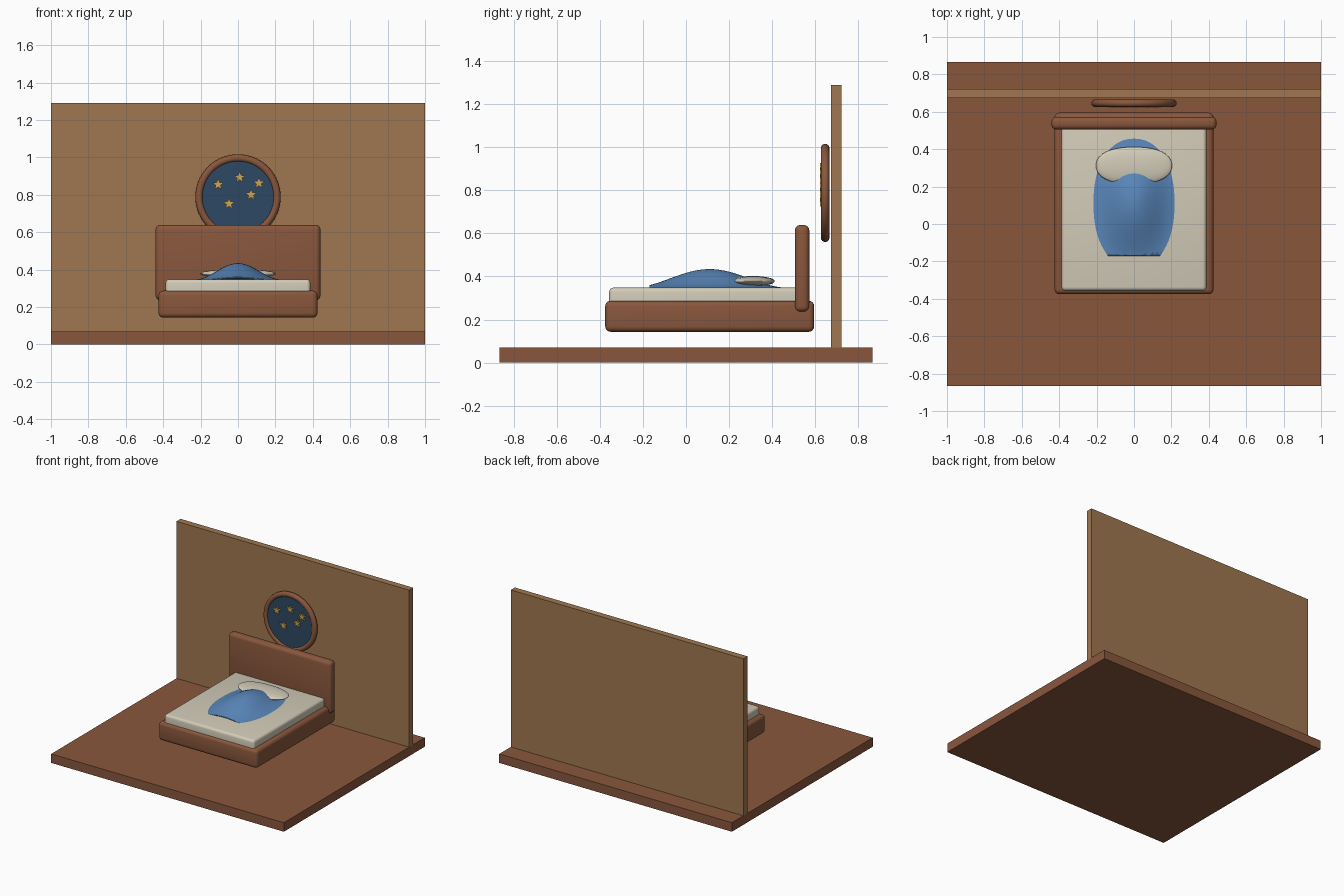
import bpy, bmesh, math

if "Cube" in bpy.data.objects:
    bpy.data.objects.remove(bpy.data.objects["Cube"])


def material(name, rgb):
    m = bpy.data.materials.new(name)
    m.diffuse_color = (*rgb, 1)
    m.use_nodes = True
    m.node_tree.nodes["Principled BSDF"].inputs["Base Color"].default_value = m.diffuse_color
    return m


WOOD = material("brown wood", (0.25, 0.095, 0.046))
WALL = material("tan wall", (0.345, 0.185, 0.082))
CREAM = material("cream linen", (0.65, 0.60, 0.485))
BLUE = material("blue blanket", (0.10, 0.24, 0.49))
NAVY = material("night blue", (0.026, 0.065, 0.125))
GOLD = material("gold", (0.62, 0.38, 0.09))


def finish(name, bm, mat, smooth=None):
    bmesh.ops.recalc_face_normals(bm, faces=bm.faces)
    me = bpy.data.meshes.new(name)
    bm.to_mesh(me)
    bm.free()
    ob = bpy.data.objects.new(name, me)
    bpy.context.collection.objects.link(ob)
    me.materials.append(mat)
    if smooth:
        bpy.ops.object.select_all(action='DESELECT')
        ob.select_set(True)
        bpy.context.view_layer.objects.active = ob
        bpy.ops.object.shade_smooth_by_angle(angle=math.radians(smooth))
    return ob


def box(name, lo, hi, mat, bevel=0):
    bm = bmesh.new()
    bmesh.ops.create_cube(bm, size=1)
    for v in bm.verts:
        v.co = [a + (c + 0.5) * (b - a) for a, b, c in zip(lo, hi, v.co)]
    if bevel:
        bmesh.ops.bevel(bm, geom=bm.edges[:], offset=bevel, segments=4,
                        profile=0.5, affect='EDGES')
    return finish(name, bm, mat, 40 if bevel else None)


def plate(name, outline, y0, y1, mat):
    """Flat (x, z) outline extruded along y."""
    bm = bmesh.new()
    face = bm.faces.new([bm.verts.new((x, y0, z)) for x, z in outline])
    ext = bmesh.ops.extrude_face_region(bm, geom=[face], use_keep_orig=True)
    for v in ext["geom"]:
        if isinstance(v, bmesh.types.BMVert):
            v.co.y = y1
    return finish(name, bm, mat)


# Room
box("floor", (-1, -0.865, 0), (1, 0.865, 0.07), WOOD)
box("back_wall", (-1, 0.673, 0.065), (1, 0.723, 1.29), WALL)

# Bed
box("bed_base", (-0.425, -0.375, 0.143), (0.425, 0.595, 0.287), WOOD, 0.025)
box("headboard", (-0.441, 0.505, 0.235), (0.441, 0.573, 0.639), WOOD, 0.026)
box("mattress", (-0.387, -0.357, 0.23), (0.387, 0.55, 0.348), CREAM, 0.02)

# Pillow: soft flattened ellipsoid
bm = bmesh.new()
bmesh.ops.create_uvsphere(bm, u_segments=40, v_segments=20, radius=1)
for v in bm.verts:
    x, y, z = v.co
    k = (abs(x) ** 2.3 + abs(y) ** 2.3) ** (1 / 2.3) or 1
    s = math.hypot(x, y) / k
    v.co = (x * s * 0.203, 0.312 + y * s * 0.1, 0.378 + z * 0.024)
finish("pillow", bm, CREAM, 60)

# Blanket: bell-shaped mound cut straight across at the foot
FOOT, RINGS, SEG, E = -0.17, 20, 64, 2.2
bm = bmesh.new()
top = bm.verts.new((0, 0.11, 0.434))
prev = None
for i in range(1, RINGS + 1):
    r, ring = i / RINGS, []
    for j in range(SEG):
        a = 2 * math.pi * j / SEG
        c, s = math.cos(a), math.sin(a)
        k = r / (abs(c) ** E + abs(s) ** E) ** (1 / E)
        ring.append(bm.verts.new((0.232 * k * c, 0.11 + 0.37 * k * s,
                                  0.347 + 0.0435 * (1 + math.cos(math.pi * r)))))
    for j in range(SEG):
        n = (j + 1) % SEG
        if prev:
            bm.faces.new((prev[j], ring[j], ring[n], prev[n]))
        else:
            bm.faces.new((top, ring[j], ring[n]))
    prev = ring
bmesh.ops.bisect_plane(bm, geom=bm.verts[:] + bm.edges[:] + bm.faces[:],
                       plane_co=(0, FOOT, 0), plane_no=(0, -1, 0), clear_outer=True)
if sum(f.normal.z for f in bm.faces) < 0:
    bmesh.ops.reverse_faces(bm, faces=bm.faces[:])
blanket = finish("blanket", bm, BLUE, 50)
mod = blanket.modifiers.new("thickness", 'SOLIDIFY')
mod.thickness, mod.offset = 0.006, -1

# Round window: frame ring, night pane and stars
CZ = 0.788
bm = bmesh.new()
U, V = 64, 16
loops = []
for i in range(U):
    a = 2 * math.pi * i / U
    loops.append([])
    for j in range(V):
        b = 2 * math.pi * j / V
        R = 0.208 + 0.02 * math.cos(b)
        loops[-1].append(bm.verts.new((R * math.cos(a), 0.646 + 0.02 * math.sin(b),
                                       CZ + R * math.sin(a))))
for i in range(U):
    for j in range(V):
        p, q, k = loops[i], loops[(i + 1) % U], (j + 1) % V
        bm.faces.new((p[j], q[j], q[k], p[k]))
finish("window_frame", bm, WOOD, 60)

pane = [(0.2 * math.cos(2 * math.pi * i / 64), CZ + 0.2 * math.sin(2 * math.pi * i / 64))
        for i in range(64)]
plate("window_pane", pane, 0.636, 0.656, NAVY)

for n, (sx, sz) in enumerate([(-0.106, 0.855), (0.009, 0.893), (0.112, 0.862),
                              (0.07, 0.8), (-0.048, 0.752)]):
    pts = []
    for i in range(10):
        a, r = math.pi / 2 + i * math.pi / 5, 0.014 if i % 2 else 0.033
        pts.append((sx + r * math.cos(a), sz + r * math.sin(a)))
    plate(f"star_{n + 1}", pts, 0.622, 0.638, GOLD)
